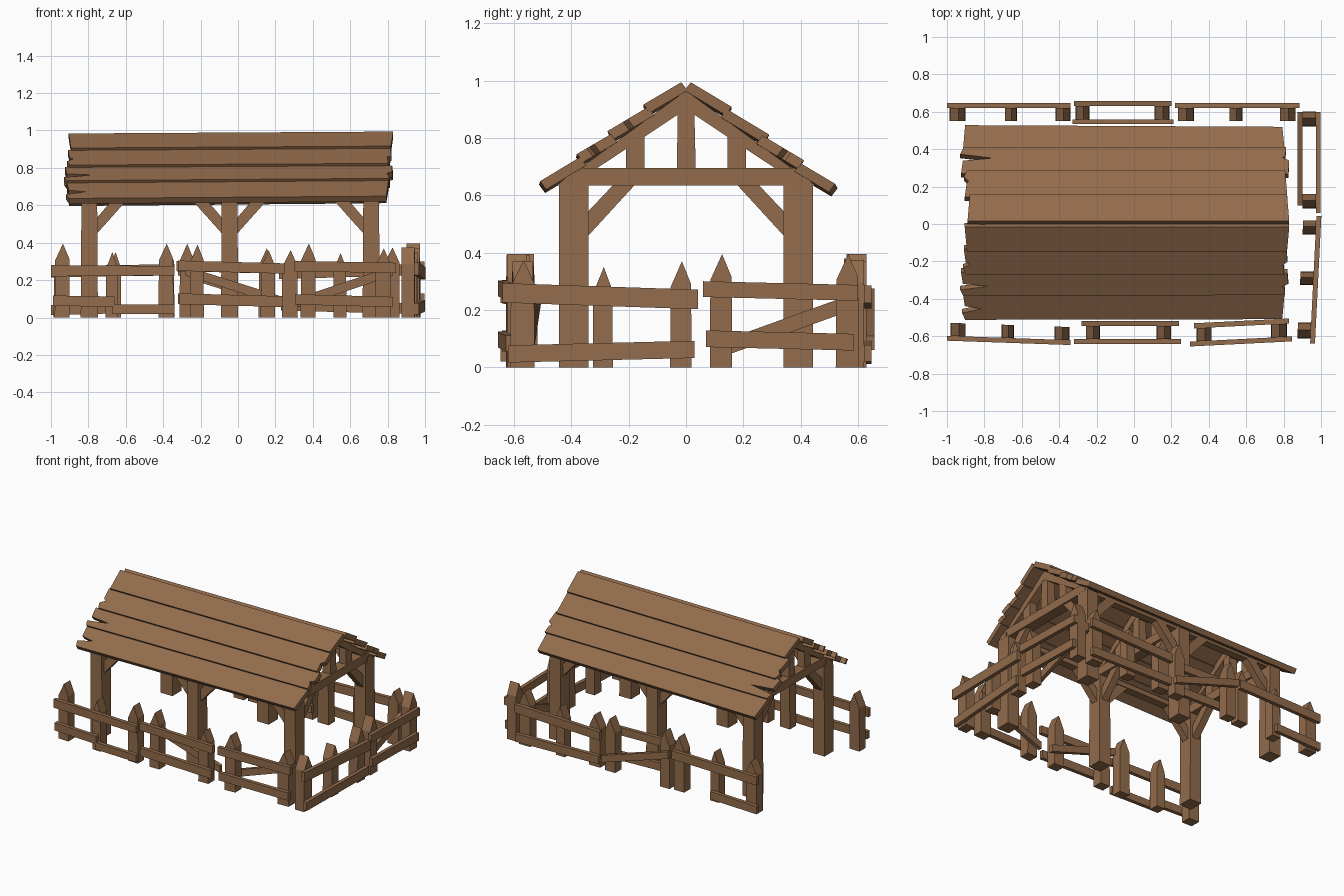
import bpy, bmesh, math
from mathutils import Vector

wood = bpy.data.materials.new("brown_wood")
wood.diffuse_color = (0.29, 0.15, 0.072, 1)


def prism(name, poly, lo, hi, place):
    """Extrude a flat polygon (u, z) from depth lo to hi; place() maps (u, v, z) to the world."""
    bm = bmesh.new()
    a = [bm.verts.new(place(u, lo, z)) for u, z in poly]
    b = [bm.verts.new(place(u, hi, z)) for u, z in poly]
    n = len(poly)
    bm.faces.new(a)
    bm.faces.new(b[::-1])
    for i in range(n):
        bm.faces.new((a[i], b[i], b[(i + 1) % n], a[(i + 1) % n]))
    bmesh.ops.recalc_face_normals(bm, faces=bm.faces)
    me = bpy.data.meshes.new(name)
    bm.to_mesh(me)
    bm.free()
    me.materials.append(wood)
    ob = bpy.data.objects.new(name, me)
    bpy.context.collection.objects.link(ob)
    return ob


def along_x(u, v, z):
    return Vector((u, v, z))


def along_y(u, v, z):
    return Vector((v, u, z))


def bar(u0, z0, u1, z1, h0, h1=None):
    """Four corners of a sloping bar given its centre line and end heights."""
    h1 = h1 or h0
    return [(u0, z0 - h0 / 2), (u1, z1 - h1 / 2), (u1, z1 + h1 / 2), (u0, z0 + h0 / 2)]


# ---- shelter frame: posts, trusses and braces
post_x = (-0.795, -0.045, 0.712)
for i, x in enumerate(post_x):
    for s in (-1, 1):
        prism("shelter_post", [(x - .046, 0), (x + .046, 0), (x + .042, .64), (x - .042, .64)],
              s * .34, s * .442, along_x)
        # braces up to the tie beam
        prism("cross_brace", [(s * .34, .46), (s * .34, .545), (s * .25, .64), (s * .175, .64)],
              x - .025, x + .025, along_y)
        # braces along the length, only towards the inside
        for d in (-1, 1):
            if (i == 0 and d < 0) or (i == 2 and d > 0):
                continue
            e = x + d * .042
            prism("long_brace", [(e, .45), (e, .535), (e + d * .09, .64), (e + d * .17, .64)],
                  s * .365, s * .415, along_x)
        # rafter and side strut
        prism("rafter", [(0, .965), (0, .90), (s * .40, .635), (s * .45, .635)],
              x - .032, x + .032, along_y)
        prism("truss_strut", [(s * .145, .69), (s * .21, .69), (s * .21, .81), (s * .145, .84)],
              x - .028, x + .028, along_y)
    prism("tie_beam", [(-.45, .635), (.45, .635), (.38, .695), (-.38, .695)],
          x - .038, x + .038, along_y)
    prism("king_post", [(-.032, .69), (.034, .69), (.028, .94), (-.028, .94)],
          x - .03, x + .03, along_y)
for s in (-1, 1):
    prism("wall_plate", [(-.84, .635), (.755, .635), (.755, .668), (-.84, .668)],
          s * .36, s * .415, along_x)

# ---- roof: lapped boards with split ends
ang = math.atan2(.37, .5)
ca, sa = math.cos(ang), math.sin(ang)


def board(s, d0, d1, x0, x1, notch_left, notch_right, tilt):
    def place(x, n, d):
        lift = n + .016 * (d - d0) / (d1 - d0) - .006
        return Vector((x, s * (.02 + d * ca + lift * sa),
                       .994 - d * sa + lift * ca + .006 * x))
    m, w = (d0 + d1) / 2, d1 - d0
    poly = [(x0, d0), (x1, d0 - tilt)]
    if notch_right:
        poly += [(x1 + .005, m), (x1 - notch_right, m + w * .12), (x1 - .015, m + w * .2)]
    poly += [(x1 - .012, d1 + tilt), (x0 + .012, d1)]
    if notch_left:
        poly += [(x0 - .004, m + w * .25), (x0 + notch_left, m + w * .1), (x0 + .01, m)]
    prism("roof_board", poly, -.036, 0, place)


for b in [(-1, .00, .152, -.905, .83, 0, 0, 0),
          (-1, .147, .305, -.91, .815, .03, .02, .003),
          (-1, .30, .445, -.925, .82, .15, .03, -.004),
          (-1, .435, .605, -.915, .805, .10, 0, -.004),
          (1, .00, .165, -.89, .83, 0, 0, 0),
          (1, .16, .325, -.905, .82, .02, 0, .003),
          (1, .315, .475, -.925, .825, .17, .03, .004),
          (1, .465, .625, -.915, .805, 0, 0, -.01)]:
    board(*b)


# ---- fences
def fence(axis, base, slope, d, posts, rails, diagonal=None):
    """Pointed posts with rails on the d side and an optional diagonal on the other."""
    u0 = posts[0][0]

    def place(u, v, z):
        w = base + slope * (u - u0) + d * v
        return axis(u, w, z)
    for u, h, w in posts:
        k = w / 2
        prism("fence_post", [(u - k, 0), (u + k, 0), (u + k * .95, h - .08), (u + k * .1, h),
                             (u - k * .95, h - .09)], -.07, 0, place)
    for r in rails:
        prism("fence_rail", bar(*r), 0, .026, place)
    if diagonal:
        prism("fence_diagonal", bar(*diagonal), -.097, -.07, place)


# front
fence(along_x, -.60, -.035, -1, [(-.94, .395, .08), (-.675, .35, .065), (-.385, .395, .08)],
      [(-1, .25, -.34, .25, .06, .05), (-.99, .09, -.66, .085, .055), (-.67, .045, -.34, .045, .05)])
fence(along_x, -.615, 0, -1, [(-.22, .39, .075), (.16, .36, .078)],
      [(-.32, .277, .25, .262, .055), (-.315, .10, .24, .085, .058)],
      (-.28, .25, .24, .085, .05))
fence(along_x, -.625, .05, -1, [(.375, .395, .08), (.775, .37, .085)],
      [(.30, .275, .845, .265, .055), (.305, .097, .83, .083, .055)],
      (.32, .08, .83, .25, .05))
# back
fence(along_x, .62, 0, 1, [(-.943, .36, .085), (-.658, .35, .065), (-.38, .38, .08)],
      [(-1, .245, -.34, .255, .06), (-1, .04, -.64, .05, .055)])
fence(along_x, .56, 0, -1, [(-.275, .395, .075), (.15, .37, .08)],
      [(-.33, .275, .21, .262, .055), (-.32, .10, .20, .085, .055)],
      (-.32, .25, .20, .085, .05))
fence(along_x, .62, 0, 1, [(.277, .36, .085), (.545, .345, .07), (.822, .375, .085)],
      [(.22, .235, .885, .255, .06), (.23, .065, .88, .05, .057)])
# right
fence(along_y, .972, 0, 1, [(.122, .395, .078), (.562, .395, .08)],
      [(.06, .273, .60, .26, .055), (.07, .10, .585, .088, .058)],
      (.10, .055, .60, .235, .055))
fence(along_y, .945, .05, 1, [(-.57, .375, .085), (-.29, .35, .07), (-.018, .37, .075)],
      [(-.64, .26, .042, .237, .068), (-.62, .047, .03, .063, .06)])
